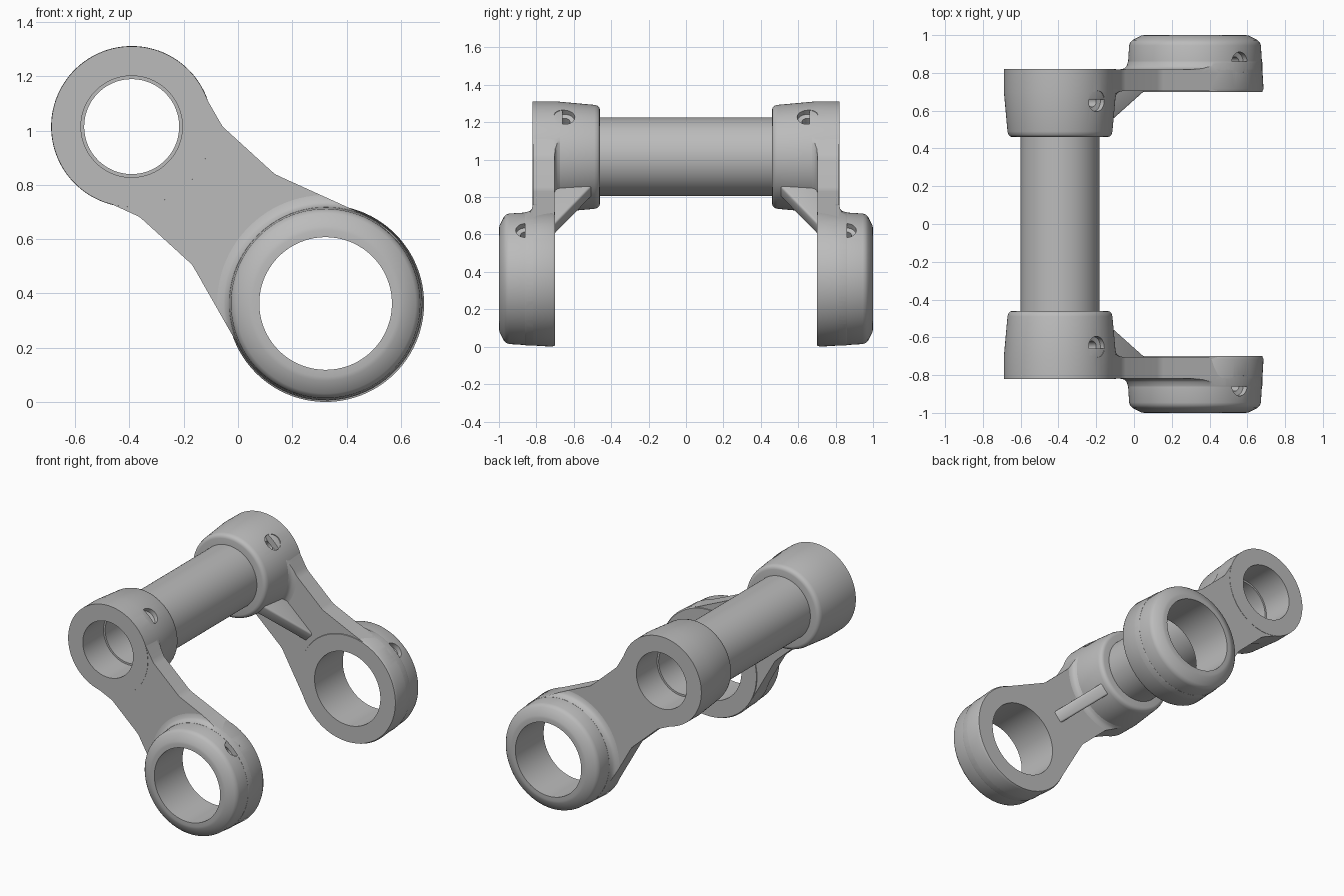
import bpy, bmesh, math
from mathutils import Vector, Matrix

if "Cube" in bpy.data.objects:
    bpy.data.objects.remove(bpy.data.objects["Cube"])

# Arm frame: t runs from the upper bore to the lower bore, n is square to it, y is depth
UP = Vector((-0.392, 0, 1.015))
LOW = Vector((0.323, 0, 0.363))
LEN = (LOW - UP).length
a = (LOW - UP) / LEN
n = a.cross(Vector((0, 1, 0)))
FRAME = Matrix.Translation(UP) @ Matrix((a, (0, 1, 0), n)).transposed().to_4x4()

metal = bpy.data.materials.new("plain_grey")
metal.use_nodes = True
GREY = (0.5, 0.5, 0.5, 1)
metal.diffuse_color = GREY
metal.node_tree.nodes["Principled BSDF"].inputs["Base Color"].default_value = GREY


def finish(name, bm):
    bmesh.ops.recalc_face_normals(bm, faces=bm.faces)
    bm.transform(FRAME)
    mesh = bpy.data.meshes.new(name)
    bm.to_mesh(mesh)
    bm.free()
    obj = bpy.data.objects.new(name, mesh)
    bpy.context.collection.objects.link(obj)
    return obj


def lathe(name, profile, t=0, y=None, seg=96):
    """Spin (radius, height) points; a given y makes a capped plug along n."""
    bm = bmesh.new()
    rings = []
    for r, h in profile:
        ring = []
        for i in range(seg):
            c, s = (r * f(math.tau * i / seg) for f in (math.cos, math.sin))
            ring.append(bm.verts.new((t + c, h, s) if y is None else (t + c, y + s, h)))
        rings.append(ring)
    pairs = list(zip(rings, rings[1:]))
    if y is None:
        pairs.append((rings[-1], rings[0]))
    else:
        bm.faces.new(rings[0])
        bm.faces.new(rings[-1])
    for p, q in pairs:
        for i in range(seg):
            j = (i + 1) % seg
            bm.faces.new((p[i], p[j], q[j], q[i]))
    return finish(name, bm)


def prism(name, points, offset):
    bm = bmesh.new()
    face = bm.faces.new([bm.verts.new(p) for p in points])
    top = bmesh.ops.extrude_face_region(bm, geom=[face])["geom"]
    bmesh.ops.translate(bm, vec=offset, verts=[v for v in top if isinstance(v, bmesh.types.BMVert)])
    return finish(name, bm)


def bake(obj):
    graph = bpy.context.evaluated_depsgraph_get()
    mesh = bpy.data.meshes.new_from_object(obj.evaluated_get(graph))
    obj.modifiers.clear()
    obj.data = mesh


def boolean(obj, tool, operation):
    mod = obj.modifiers.new("cut", 'BOOLEAN')
    mod.operation, mod.solver, mod.object = operation, 'EXACT', tool
    bake(obj)
    bpy.data.objects.remove(tool)


def plug(t, radius):
    """Bore cutter running along y."""
    pts = [(t + radius * math.cos(math.tau * i / 64), 0.5, radius * math.sin(math.tau * i / 64))
           for i in range(64)]
    return prism("cutter", pts, (0, 0.6, 0))


def screw_hole(obj, t, y, surface):
    floor = surface - 0.035
    boolean(obj, lathe("cutter", [(0.057, surface + 0.1), (0.055, floor), (0.03, floor - 0.005),
                                  (0.03, 0.1)], t, y, 40), 'DIFFERENCE')


def arc(t, r, start, end, steps=48):
    angles = [math.radians(start + (end - start) * i / steps) for i in range(steps + 1)]
    return [(t + r * math.cos(g), r * math.sin(g)) for g in angles]


# Arm outline: rounded ends joined by a waisted web
waist = [(0.225, 0.233), (0.245, 0.227), (0.265, 0.226), (0.49, 0.226), (0.51, 0.227), (0.53, 0.233)]
outline = (arc(0, 0.292, 67, 293) + [(t, -w) for t, w in waist]
           + arc(LEN, 0.357, -110, 110) + waist[::-1])


def arm_solid(name, y0, y1):
    return prism(name, [(t, y0, w) for t, w in outline], (0, y1 - y0, 0))


arm = arm_solid("arm_plate", 0.704, 0.818)
boolean(arm, plug(0, 0.24), 'DIFFERENCE')
boolean(arm, plug(LEN, 0.30), 'DIFFERENCE')

# Upper clamp collar, drafted towards the tube
collar = lathe("upper_collar", [(0.187, 0.82), (0.296, 0.82), (0.297, 0.70), (0.278, 0.49),
                                (0.273, 0.473), (0.263, 0.463), (0.25, 0.46), (0.187, 0.46)])
screw_hole(collar, 0, 0.65, 0.292)

# Lower ring with a rounded outer rim
ring = lathe("lower_ring", [(0.2445, 0.70), (0.356, 0.70), (0.363, 0.715), (0.349, 0.945),
                            (0.344, 0.96), (0.332, 0.973), (0.285, 0.997), (0.27, 1.0),
                            (0.2445, 1.0)], LEN)
screw_hole(ring, LEN, 0.855, 0.353)

# Root fillets, kept within the arm outline
lower_fillet = lathe("lower_fillet", [(0.32, 0.80), (0.40, 0.80), (0.40, 0.818), (0.376, 0.823),
                                      (0.362, 0.836), (0.355, 0.86), (0.32, 0.86)], LEN)
boolean(lower_fillet, arm_solid("cutter", 0.78, 0.9), 'INTERSECT')
upper_fillet = lathe("upper_fillet", [(0.25, 0.72), (0.335, 0.72), (0.335, 0.704), (0.313, 0.699),
                                      (0.299, 0.686), (0.29, 0.66), (0.25, 0.66)])
boolean(upper_fillet, arm_solid("cutter", 0.6, 0.74), 'INTERSECT')

# Gusset between collar and arm
gusset = prism("gusset", [(t, y, -0.04) for t, y in
                          [(0.23, 0.72), (0.6, 0.72), (0.255, 0.492), (0.23, 0.492)]], (0, 0, 0.08))
bevel = gusset.modifiers.new("bevel", 'BEVEL')
bevel.width, bevel.segments = 0.012, 3
bake(gusset)

parts = [arm, collar, ring, lower_fillet, upper_fillet, gusset]
for part in parts:
    mirror = part.modifiers.new("mirror", 'MIRROR')
    mirror.use_axis = (False, True, False)
    mirror.use_mirror_merge = False
    bake(part)

# Cross tube joining both collars
parts.append(lathe("cross_tube", [(0.175, -0.6), (0.21, -0.6), (0.21, 0.6), (0.175, 0.6)]))

bpy.ops.object.select_all(action='DESELECT')
for part in parts:
    part.data.materials.clear()
    part.data.materials.append(metal)
    part.select_set(True)
bpy.context.view_layer.objects.active = parts[0]
bpy.ops.object.shade_smooth_by_angle(angle=math.radians(38))
